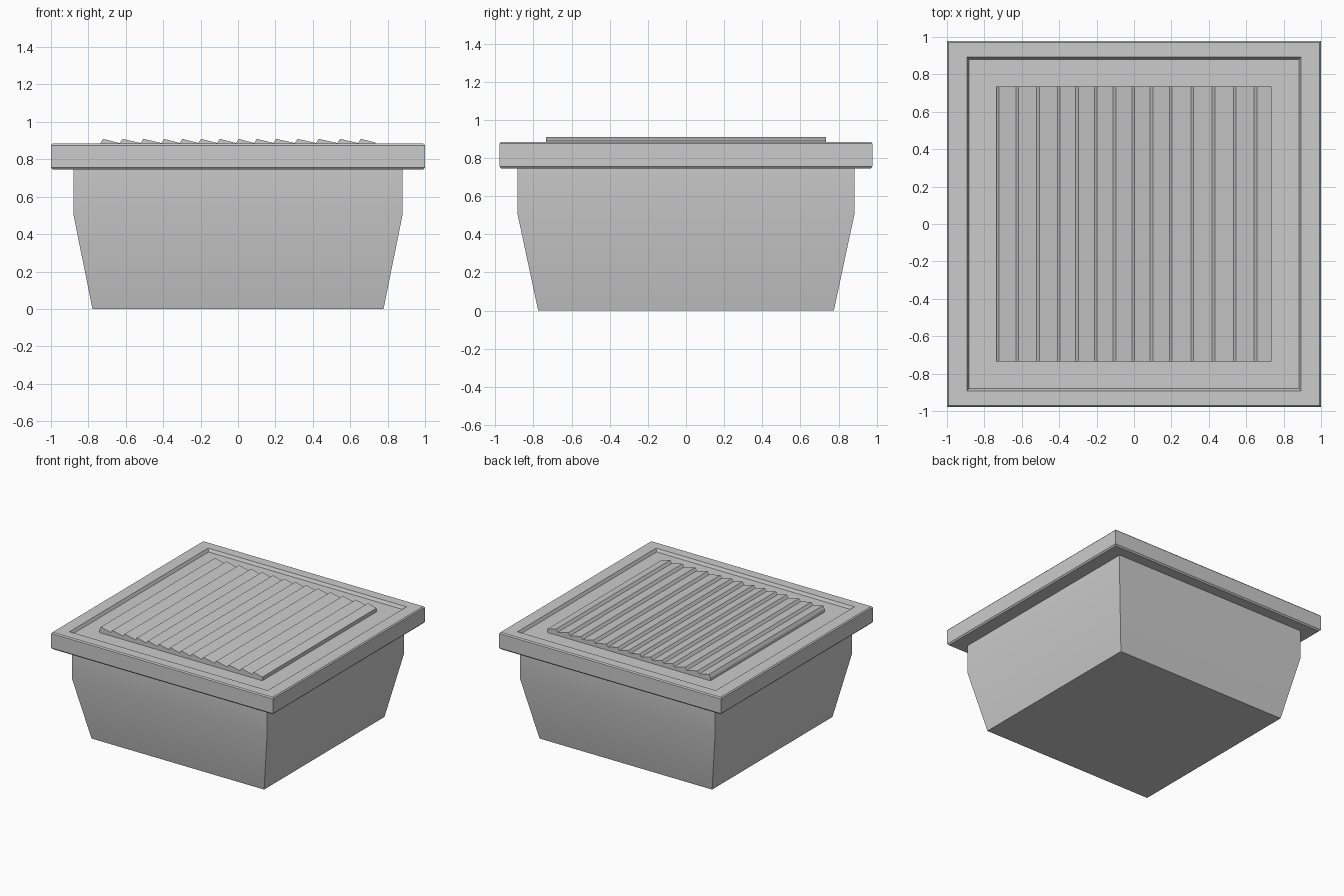
import bpy, bmesh

if "Cube" in bpy.data.objects:
    bpy.data.objects.remove(bpy.data.objects["Cube"])


def finish(name, bm):
    bmesh.ops.recalc_face_normals(bm, faces=bm.faces[:])
    me = bpy.data.meshes.new(name)
    bm.to_mesh(me)
    bm.free()
    ob = bpy.data.objects.new(name, me)
    bpy.context.collection.objects.link(ob)
    return ob


def loft(name, rings, cap_top=True):
    """Stack rectangles given as (half width, half depth, height)."""
    bm = bmesh.new()
    loops = [[bm.verts.new((sx * x, sy * y, z))
              for sx, sy in ((-1, -1), (1, -1), (1, 1), (-1, 1))] for x, y, z in rings]
    for a, b in zip(loops, loops[1:]):
        for i in range(4):
            j = (i + 1) % 4
            bm.faces.new((a[i], a[j], b[j], b[i]))
    bm.faces.new(loops[0][::-1])
    if cap_top:
        bm.faces.new(loops[-1])
    return finish(name, bm)


# Tapered tub, softly shaded across the bend
body = loft("body", [(0.778, 0.775, 0), (0.88, 0.883, 0.505), (0.88, 0.883, 0.75)],
            cap_top=False)

# Chamfered lid with a shallow recessed panel
FLOOR = 0.86
loft("lid", [(0.99, 0.968, 0.745), (1.0, 0.978, 0.756), (1.0, 0.978, 0.875),
             (0.992, 0.970, 0.884), (0.894, 0.892, 0.884), (0.882, 0.88, FLOOR)])

# Sawtooth slats: steep left side, gentle slope to the right
peaks = [-0.722, -0.617, -0.506, -0.395, -0.297, -0.197, -0.097,
         0.004, 0.101, 0.204, 0.319, 0.432, 0.546, 0.657]
profile = [(-0.736, FLOOR - 0.005), (-0.736, 0.884)]
for i, p in enumerate(peaks):
    if i:
        profile.append((p - 0.015, 0.887))
    profile.append((p, 0.909))
profile += [(0.734, 0.890), (0.734, FLOOR - 0.005)]

bm = bmesh.new()
base = bm.faces.new([bm.verts.new((x, -0.735, z)) for x, z in profile])
ext = bmesh.ops.extrude_face_region(bm, geom=[base], use_keep_orig=True)
bmesh.ops.translate(bm, vec=(0, 1.47, 0),
                    verts=[g for g in ext["geom"] if isinstance(g, bmesh.types.BMVert)])
finish("grille_slats", bm)

# Smooth only the tub's shallow bend
bpy.ops.object.select_all(action='DESELECT')
body.select_set(True)
bpy.context.view_layer.objects.active = body
bpy.ops.object.shade_smooth_by_angle(angle=0.5)
